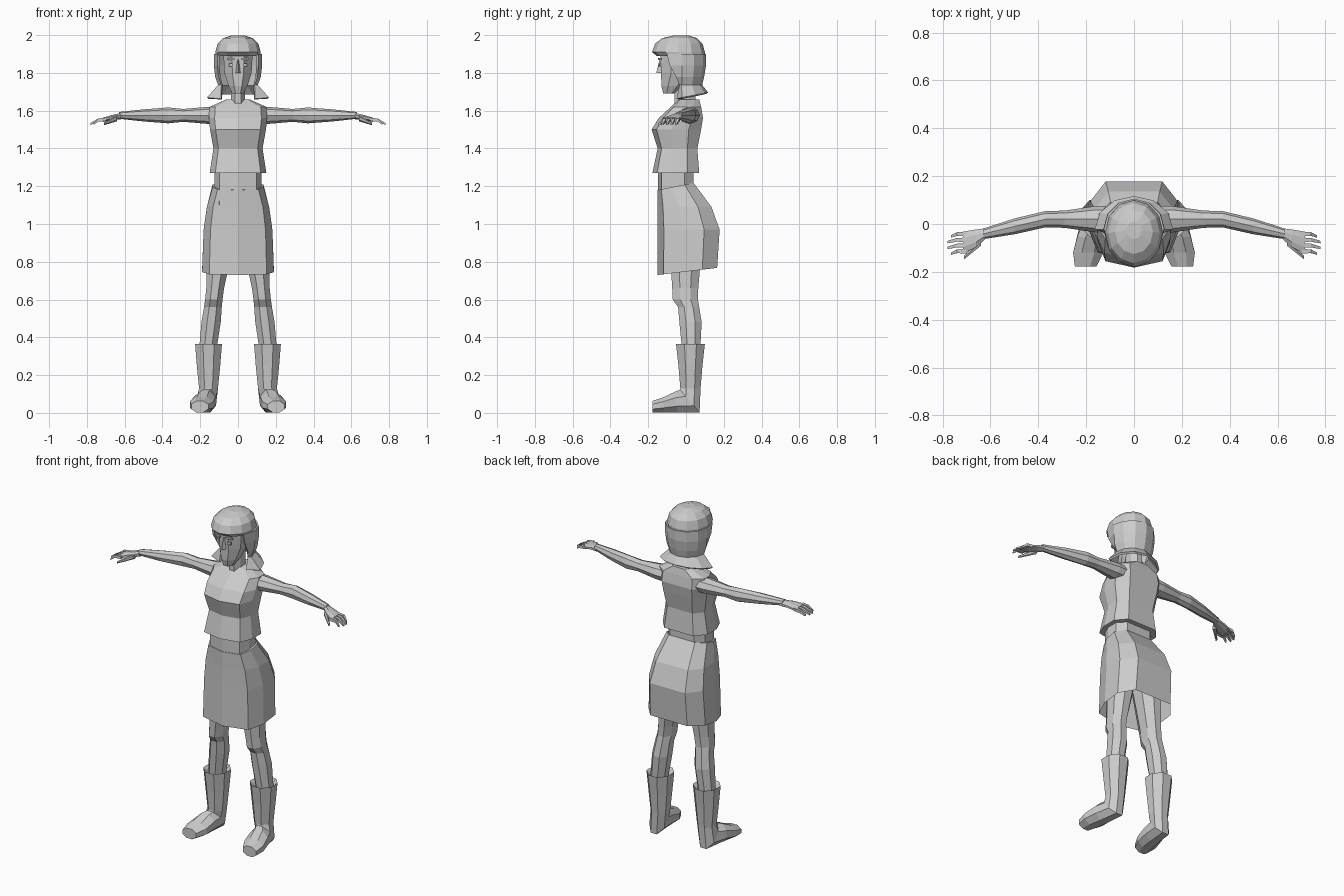
import bpy, bmesh
from math import sin, cos, pi, radians
from mathutils import Vector

cube = bpy.data.objects.get("Cube")
if cube:
    bpy.data.objects.remove(cube)

grey = bpy.data.materials.new("plain_grey")
grey.use_nodes = True
grey.diffuse_color = (0.6, 0.6, 0.6, 1)
shader = grey.node_tree.nodes["Principled BSDF"]
shader.inputs["Base Color"].default_value = grey.diffuse_color


def loft(name, rings, closed=True, open_start=False, thickness=None):
    """Skin a list of equal-length point rings into one flat-shaded object."""
    bm = bmesh.new()
    loops = [[bm.verts.new(point) for point in ring] for ring in rings]
    for lower, upper in zip(loops, loops[1:]):
        quads = list(zip(lower, lower[1:] + lower[:1], upper[1:] + upper[:1], upper))
        for quad in quads if closed else quads[:-1]:
            bm.faces.new(quad)
    if closed:
        bm.faces.new(loops[-1])
        if not open_start:
            bm.faces.new(loops[0])
    bmesh.ops.recalc_face_normals(bm, faces=bm.faces)
    mesh = bpy.data.meshes.new(name)
    bm.to_mesh(mesh)
    bm.free()
    mesh.materials.append(grey)
    obj = bpy.data.objects.new(name, mesh)
    bpy.context.collection.objects.link(obj)
    if thickness:
        solid = obj.modifiers.new("thickness", "SOLIDIFY")
        solid.thickness = thickness
        solid.offset = 0


def both_sides(name, rings):
    """Build a left part and its mirrored right twin."""
    loft("left_" + name, rings)
    loft("right_" + name, [[(-p.x, p.y, p.z) for p in ring] for ring in rings])


def body_ring(z, width, front, back, tilt=0):
    """Cross-section with a shallow front ridge, bevelled sides and flat back."""
    depth = back - front
    half = [(0.8 * width, front + 0.1 * depth), (width, front + 0.4 * depth),
            (width, back - 0.25 * depth), (0.65 * width, back)]
    outline = [(0, front)] + half + [(-x, y) for x, y in reversed(half)]
    return [Vector((x, y, z + tilt * (y - front))) for x, y in outline]


def oval(centre, u, v, sides=8, flat=True):
    """Polygon spanned by two half-axis vectors; flat puts flats on the axes."""
    shift = pi / sides if flat else 0
    angles = [2 * pi * i / sides + shift for i in range(sides)]
    return [Vector(centre) + (Vector(u) * cos(a) + Vector(v) * sin(a)) / cos(shift)
            for a in angles]


def level(z, width, front, back, x=0, **shape):
    """Horizontal oval given by its half width and its y limits."""
    middle = (front + back) / 2
    return oval((x, middle, z), (width, 0, 0), (0, back - middle, 0), **shape)


def across(x, y, z, depth, height, **shape):
    """Upright oval facing sideways, for arms and hands."""
    return oval((x, y, z), (0, depth, 0), (0, 0, height), **shape)


# Skirt, open at the hem
loft("skirt", [body_ring(0.73, 0.19, -0.15, 0.165, tilt=0.12),
               body_ring(0.97, 0.182, -0.15, 0.178),
               body_ring(1.09, 0.165, -0.15, 0.135),
               body_ring(1.18, 0.135, -0.15, 0.04, tilt=0.2)], open_start=True)

# Bare waist
loft("waist", [body_ring(z, 0.124, -0.148, 0.04) for z in (1.1, 1.3)])

# Shirt with bust, closing over the shoulders
loft("shirt", [body_ring(1.27, 0.15, -0.178, 0.07),
               body_ring(1.4, 0.13, -0.15, 0.06),
               body_ring(1.5, 0.148, -0.182, 0.08),
               body_ring(1.56, 0.155, -0.145, 0.09),
               body_ring(1.62, 0.15, -0.08, 0.08),
               body_ring(1.66, 0.06, -0.04, 0.07)])

# Neck
loft("neck", [level(z, 0.037, -0.06, 0.05) for z in (1.6, 1.8)])

# Head from chin to brow
loft("head", [level(1.69, 0.03, -0.12, -0.06),
              level(1.73, 0.05, -0.13, -0.01),
              level(1.8, 0.072, -0.132, 0.05),
              level(1.95, 0.08, -0.138, 0.07)])

# Nose wedge
loft("nose", [[(-width, -0.13, z), (0, tip, z), (width, -0.13, z)]
              for z, width, tip in ((1.8, 0.014, -0.157), (1.87, 0.006, -0.14))])


def face_plate(name, z, width, height):
    """Thin rectangle lying just proud of the face beside the nose."""
    both_sides(name, [oval((0.038, y, z), (width, width / 4, 0), (0, 0, height), sides=4)
                      for y in (-0.142, -0.134)])


# Eyes and brows
face_plate("eye", 1.843, 0.01, 0.008)
face_plate("brow", 1.873, 0.02, 0.005)

# Hair crown: projecting fringe under a dome
crown = [level(1.89, 0.12, -0.155, 0.1, sides=12, flat=False)]
for angle in (0, 30, 55, 80):
    size = cos(radians(angle)) ** 0.75
    crown.append(level(1.91 + 0.09 * sin(radians(angle)), 0.12 * size,
                       -0.02 - 0.16 * size, -0.02 + 0.12 * size, sides=12, flat=False))
loft("hair_crown", crown)


def hair_ring(z, width, back, front, rise=0):
    """Horseshoe around the back of the head, open towards the face."""
    turns = [pi * i / 6 for i in range(-3, 4)]
    arc = [(width * sin(a), back * cos(a) - 0.02 * (1 - cos(a))) for a in turns]
    inner = 0.85 * width if not rise else 0.55 * width
    points = [(-inner, front)] + arc + [(inner, front)]
    return [Vector((x, y, z + rise * y)) for x, y in points]


# Side and back hair, pinched at the nape then flaring out
loft("hair_sides", [hair_ring(1.9, 0.12, 0.1, -0.1),
                    hair_ring(1.84, 0.122, 0.1, -0.085),
                    hair_ring(1.78, 0.115, 0.09, -0.05),
                    hair_ring(1.735, 0.1, 0.08, -0.03),
                    hair_ring(1.67, 0.16, 0.112, -0.045, rise=0.2)],
     closed=False, thickness=0.012)

# Arms: straight to the elbow, then angling forward to the wrist
both_sides("arm", [across(x, min(0.02, 0.11 - 0.24 * x), 1.575, depth, height, flat=False)
                   for x, depth, height in (
    (0.1, 0.055, 0.045), (0.16, 0.055, 0.045), (0.29, 0.036, 0.034),
    (0.37, 0.034, 0.042), (0.5, 0.033, 0.032), (0.63, 0.022, 0.018))])

# Hands with palm, four fingers and thumb
both_sides("palm", [across(0.62, -0.04, 1.57, 0.022, 0.017),
                    across(0.66, -0.06, 1.565, 0.037, 0.014),
                    across(0.715, -0.078, 1.552, 0.046, 0.011)])
for i, finger in enumerate(("little", "ring", "middle", "index")):
    y = -0.042 - 0.024 * i
    tip = 0.78 if finger in ("ring", "middle") else 0.765
    both_sides(finger + "_finger", [across(0.7, y, 1.554, 0.009, 0.009, sides=4),
                                    across(0.74, y, 1.55, 0.008, 0.008, sides=4),
                                    across(tip, y - 0.01, 1.53, 0.005, 0.005, sides=4)])
both_sides("thumb", [across(0.64, -0.075, 1.56, 0.016, 0.014, sides=6),
                     across(0.71, -0.14, 1.53, 0.007, 0.006, sides=6)])

# Legs leaning outward, with a knee, continuing up inside the skirt
both_sides("leg", [level(z, width, front, back, x=0.2 - 0.12 * z)
                   for z, width, front, back in (
    (0.33, 0.046, -0.02, 0.075), (0.48, 0.051, -0.035, 0.083),
    (0.56, 0.047, -0.042, 0.07), (0.6, 0.046, -0.07, 0.063),
    (0.66, 0.047, -0.073, 0.065), (0.95, 0.075, -0.09, 0.09))])

# Boots: lip and shaft, then a bend through the heel out to a splayed toe
boot = [level(z, width, front, back, x=0.156) for z, width, front, back in (
    (0.34, 0.045, -0.02, 0.08), (0.365, 0.071, -0.053, 0.1),
    (0.25, 0.062, -0.04, 0.087), (0.13, 0.05, -0.03, 0.077))]
for y, width, height in ((0.02, 0.05, 0.12), (-0.05, 0.058, 0.11),
                         (-0.12, 0.063, 0.08), (-0.178, 0.045, 0.06)):
    lean = max(0.06 + y, 0) * 0.65
    boot.append(oval((0.17 - 0.18 * y, y, height / 2 + 0.003), (width, 0, 0),
                     (0, lean, -height / 2)))
both_sides("boot", boot)
